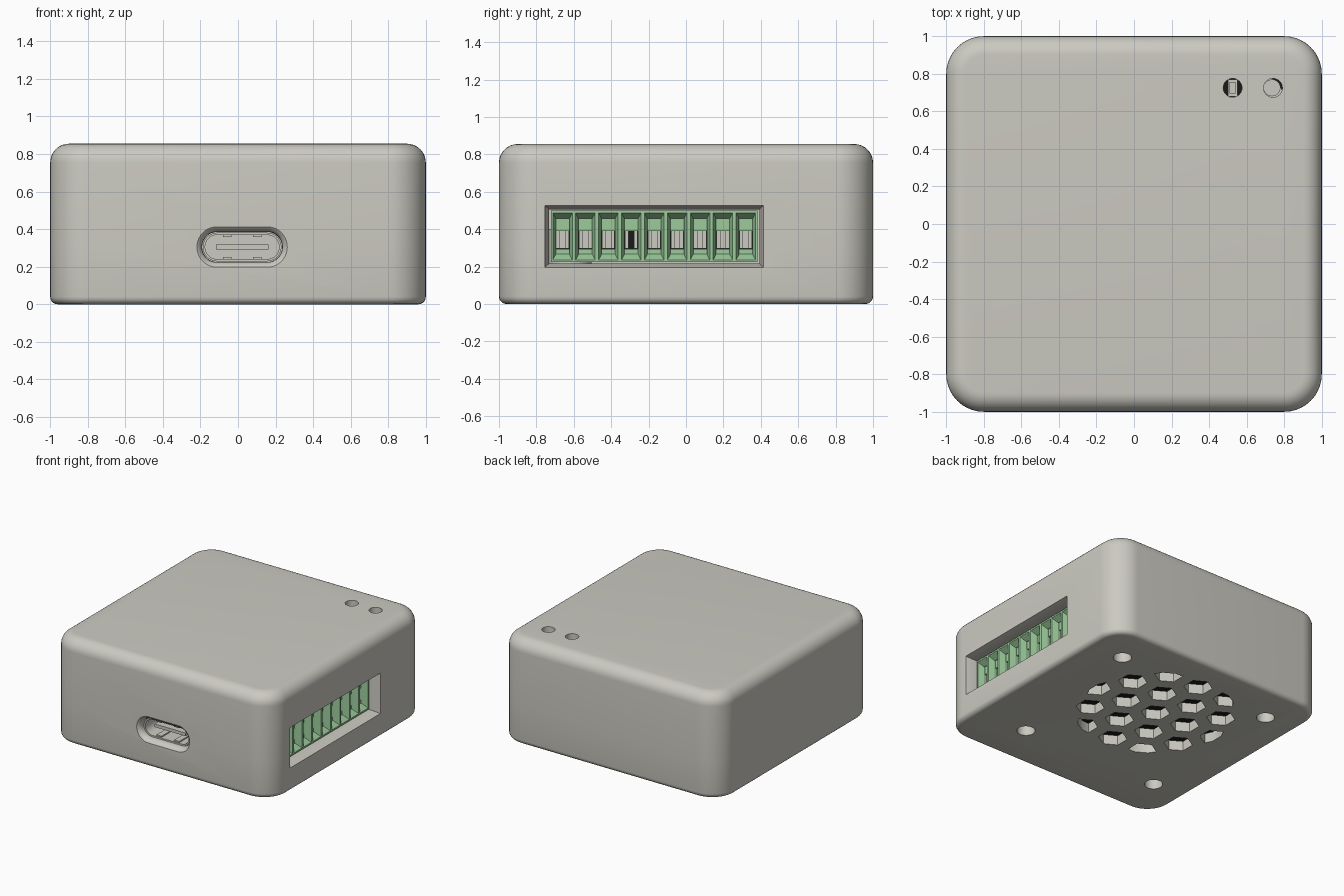
import bpy, bmesh, math
from mathutils import Vector

cube = bpy.data.objects.get("Cube")
if cube:
    bpy.data.objects.remove(cube, do_unlink=True)


def material(name, rgb):
    m = bpy.data.materials.new(name)
    m.use_nodes = True
    m.diffuse_color = (*rgb, 1)
    bsdf = next(n for n in m.node_tree.nodes if n.type == 'BSDF_PRINCIPLED')
    bsdf.inputs["Base Color"].default_value = (*rgb, 1)
    bsdf.inputs["Roughness"].default_value = 0.6
    return m


GREY = material("warm_grey", (0.60, 0.59, 0.535))
GREEN = material("pale_green", (0.33, 0.60, 0.33))
DARK = material("near_black", (0.01, 0.01, 0.01))


def rect(cu, cv, hu, hv, r=0.0, n=0):
    """2D rectangle outline, with rounded corners when n > 0."""
    pts = []
    for k, (su, sv) in enumerate([(1, 1), (-1, 1), (-1, -1), (1, -1)]):
        for i in range(n + 1):
            a = math.pi / 2 * (k + (i / n if n else 0))
            pts.append((cu + su * (hu - r) + r * math.cos(a) * (n > 0),
                        cv + sv * (hv - r) + r * math.sin(a) * (n > 0)))
    return pts


def circle(cu, cv, r, n=32, turn=0.0):
    return [(cu + r * math.cos(turn + math.tau * i / n),
             cv + r * math.sin(turn + math.tau * i / n)) for i in range(n)]


PLACE = {'x': lambda u, v, w: Vector((w, u, v)),
         'y': lambda u, v, w: Vector((u, w, v)),
         'z': lambda u, v, w: Vector((u, v, w))}


def loft(name, axis, solids, mat, smooth=True, end_mat=None):
    """Closed solids, each a list of (outline, height along the axis)."""
    bm = bmesh.new()
    for rings in solids:
        loops = [[bm.verts.new(PLACE[axis](u, v, w)) for u, v in pts] for pts, w in rings]
        for a, b in zip(loops, loops[1:]):
            for i in range(len(a)):
                j = (i + 1) % len(a)
                bm.faces.new((a[i], a[j], b[j], b[i]))
        bm.faces.new(loops[0])
        last = bm.faces.new(loops[-1])
        last.material_index = 1 if end_mat else 0
    bmesh.ops.recalc_face_normals(bm, faces=bm.faces)
    mesh = bpy.data.meshes.new(name)
    bm.to_mesh(mesh)
    bm.free()
    obj = bpy.data.objects.new(name, mesh)
    bpy.context.collection.objects.link(obj)
    mesh.materials.append(mat)
    if end_mat:
        mesh.materials.append(end_mat)
    if smooth:
        finish(obj)
    return obj


def select(obj):
    bpy.ops.object.select_all(action='DESELECT')
    obj.select_set(True)
    bpy.context.view_layer.objects.active = obj


def finish(obj):
    select(obj)
    bpy.ops.object.shade_smooth_by_angle(angle=math.radians(32))


def cut(obj, cutters):
    select(obj)
    for c in cutters:
        mod = obj.modifiers.new("cut", 'BOOLEAN')
        mod.operation, mod.solver, mod.object = 'DIFFERENCE', 'EXACT', c
        bpy.ops.object.modifier_apply(modifier=mod.name)
    finish(obj)


# Case: two hollow halves meeting at the seam
HEIGHT, SEAM, WALL, FLOOR = 0.855, 0.305, 0.1, 0.08


def shell_ring(inset, z):
    return rect(0, 0, 1 - inset, 1 - inset, 0.2 - inset, 10), z


def fillet(r, steps=8):
    """(inset, distance from the end face) from wall to end face."""
    angles = [math.pi / 2 * i / steps for i in range(steps + 1)]
    return [(r * (1 - math.cos(a)), r * (1 - math.sin(a))) for a in angles]


lid = loft("case_lid", 'z', [
    [shell_ring(WALL, HEIGHT - FLOOR), shell_ring(WALL, SEAM), shell_ring(0, SEAM)]
    + [shell_ring(i, HEIGHT - d) for i, d in fillet(0.1)]], GREY, False)
base = loft("case_base", 'z', [
    [shell_ring(WALL, FLOOR), shell_ring(WALL, SEAM), shell_ring(0, SEAM)]
    + [shell_ring(i, d) for i, d in fillet(0.04, 5)]], GREY, False)

# Side window for the terminals and front socket opening
TY, TZ = -0.17, 0.361
window = loft("window_cutter", 'x', [[
    (rect(TY, TZ, 0.588, 0.168), 1.01), (rect(TY, TZ, 0.562, 0.145), 0.92),
    (rect(TY, TZ, 0.562, 0.145), 0.85)]], GREY, False)
UX, UZ = 0.022, 0.305


def stadium(grow):
    return rect(UX, UZ, 0.213 + grow, 0.08 + grow, 0.079 + grow, 10)


socket = loft("socket_cutter", 'y', [[
    (stadium(0.04), -1.01), (stadium(0.025), -0.998), (stadium(0.009), -0.985),
    (stadium(0.002), -0.965), (stadium(0), -0.94), (stadium(0), -0.85)]], GREY, False)

# Top holes, vent honeycomb and screw holes
LED_X, BUTTON_X, HOLE_Y = 0.525, 0.74, 0.725
top_holes = loft("top_hole_cutter", 'z', [
    [(circle(x, HOLE_Y, 0.05), 0.7), (circle(x, HOLE_Y, 0.05), 0.9)]
    for x in (LED_X, BUTTON_X)], GREY, False)

VX, VY, PITCH, VENT_R = -0.036, 0.205, 0.285, 0.6
vents = []
for q in range(-2, 3):
    for r in range(-2, 3):
        if abs(q + r) > 2:
            continue
        hexagon = circle(PITCH * (q + r / 2), PITCH * r * math.sqrt(0.75), 0.108, 6, math.pi / 6)
        # trim the outer cells to the round vent outline
        trim = [min(1, VENT_R / math.hypot(u, v)) for u, v in hexagon]
        pts = [(VX + u * t, VY + v * t) for (u, v), t in zip(hexagon, trim)]
        vents.append([(pts, -0.05), (pts, 0.12)])
vent_holes = loft("vent_cutter", 'z', vents, GREY, False)

SCREWS = [(0.68, 0.675), (0.53, -0.62), (-0.71, 0.675), (-0.71, -0.62)]
screw_holes = loft("screw_cutter", 'z', [
    [(circle(x, y, 0.068), -0.05), (circle(x, y, 0.068), 0.14)] for x, y in SCREWS], GREY, False)
posts = loft("screw_posts", 'z', [
    [(circle(x, y, 0.115), FLOOR - 0.01), (circle(x, y, 0.115), 0.4)]
    for x, y in SCREWS], GREY, False)

cut(lid, [window, socket, top_holes])
cut(base, [window, socket, vent_holes, screw_holes])
cut(posts, [screw_holes])
for c in (window, socket, top_holes, vent_holes, screw_holes):
    bpy.data.objects.remove(c, do_unlink=True)

# Circuit board, light and button under the top holes
loft("circuit_board", 'z', [[(rect(0, 0, 0.87, 0.87), 0.175), (rect(0, 0, 0.87, 0.87), 0.212)]],
     DARK, False)
loft("indicator_light", 'z', [
    [(rect(LED_X, HOLE_Y, 0.025, 0.045), 0.21), (rect(LED_X, HOLE_Y, 0.025, 0.045), 0.48)],
    [(rect(LED_X, HOLE_Y, 0.016, 0.03), 0.48), (rect(LED_X, HOLE_Y, 0.016, 0.03), 0.5)]],
    GREY, False)
loft("button", 'z', [[(circle(BUTTON_X - 0.005, HOLE_Y, 0.045), 0.21),
                      (circle(BUTTON_X - 0.005, HOLE_Y, 0.045), 0.66)]], GREY)

# Front socket: metal sleeve, tongue and spring tabs
loft("socket_sleeve", 'y', [[
    (stadium(-0.004), -0.65), (stadium(-0.004), -0.95), (stadium(-0.016), -0.95),
    (stadium(-0.016), -0.72)]], GREY)
loft("socket_tongue", 'y', [[(rect(UX, UZ, 0.14, 0.013), -0.71),
                             (rect(UX, UZ, 0.14, 0.013), -0.91)]], GREY, False)
loft("socket_tabs", 'y', [
    [(rect(UX + sx * 0.08, UZ + sz * 0.06, 0.023, 0.006), -0.8),
     (rect(UX + sx * 0.08, UZ + sz * 0.06, 0.023, 0.006), -0.94)]
    for sx in (-1, 1) for sz in (-1, 1)], GREY, False)

# Terminal block: nine funnel-shaped wire entries with metal clamps
COUNT, STEP, FACE = 9, 0.1225, 0.92
centres = [TY + STEP * (i - (COUNT - 1) / 2) for i in range(COUNT)]
loft("terminal_block", 'x', [[
    (rect(y, TZ, STEP / 2, 0.138), 0.6), (rect(y, TZ, STEP / 2, 0.138), FACE),
    (rect(y, TZ, 0.052, 0.125), FACE), (rect(y, TZ, 0.036, 0.095), FACE - 0.045),
    (rect(y, TZ, 0.036, 0.095), FACE - 0.14)] for y in centres], GREEN, False, DARK)
loft("terminal_levers", 'x', [[(rect(y, 0.424, 0.036, 0.033), 0.75),
                               (rect(y, 0.424, 0.036, 0.033), FACE - 0.055)]
                              for y in centres], GREEN, False)
loft("terminal_sills", 'x', [[(rect(y, 0.28, 0.036, 0.015), 0.75),
                              (rect(y, 0.28, 0.036, 0.015), FACE - 0.055)]
                             for y in centres], GREEN, False)
clamps = []
for i, y in enumerate(centres):
    for side in (-1, 1):
        clamps.append([(rect(y + side * 0.024, 0.343, 0.01, 0.047), 0.75),
                       (rect(y + side * 0.024, 0.343, 0.01, 0.047), FACE - 0.07)])
    if i != 3:
        clamps.append([(rect(y, 0.343, 0.014, 0.047), 0.75),
                       (rect(y, 0.343, 0.014, 0.047), FACE - 0.1)])
loft("terminal_clamps", 'x', clamps, GREY, False)
bpy.ops.object.select_all(action='DESELECT')
